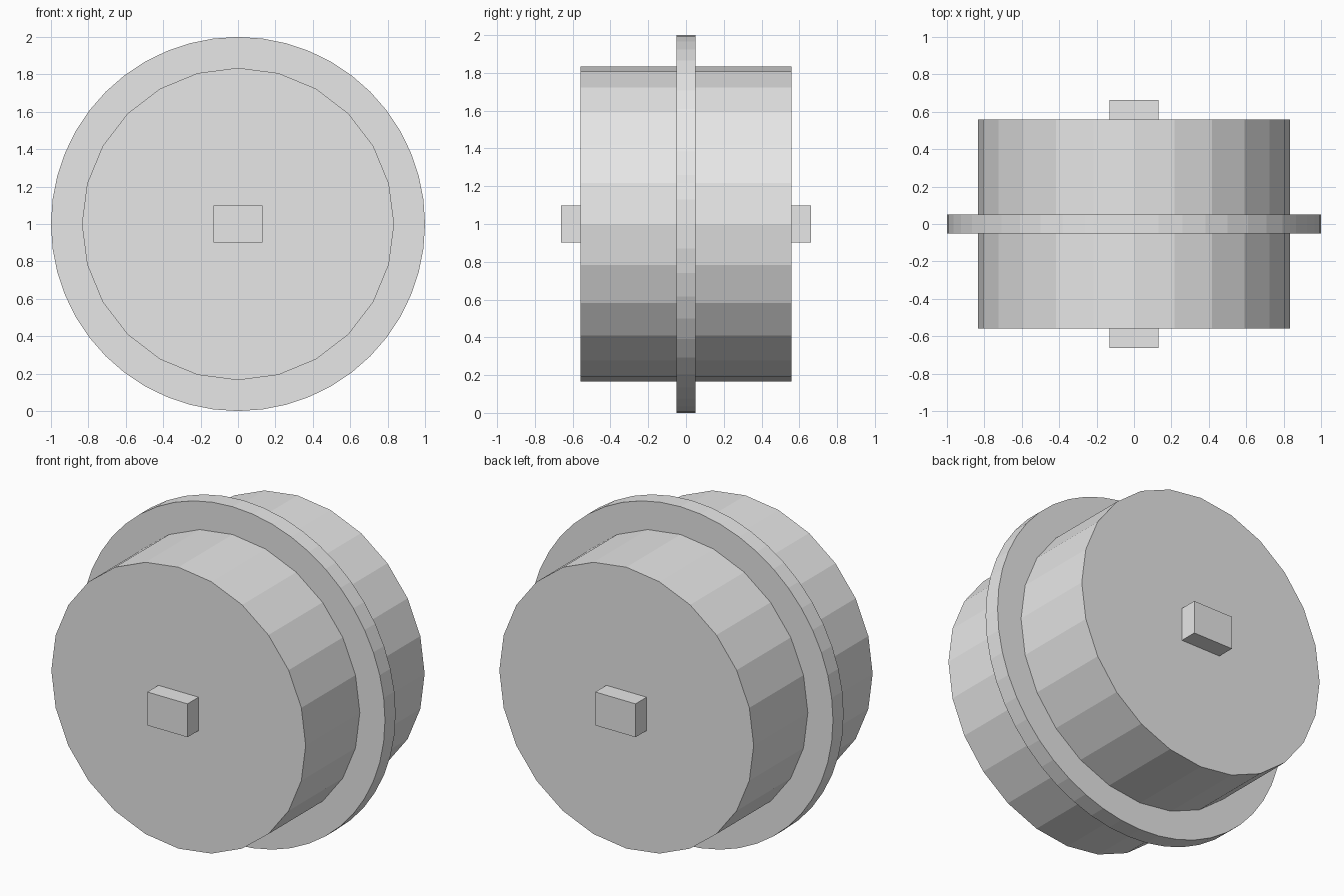
import bpy
from math import pi

cube = bpy.data.objects.get("Cube")
if cube:
    bpy.data.objects.remove(cube, do_unlink=True)

CENTRE = (0, 0, 1)

grey = bpy.data.materials.new("light grey")
grey.use_nodes = True
grey.diffuse_color = (0.8, 0.8, 0.8, 1)
bsdf = next(n for n in grey.node_tree.nodes if n.type == "BSDF_PRINCIPLED")
bsdf.inputs["Base Color"].default_value = (0.8, 0.8, 0.8, 1)


def finish(name):
    obj = bpy.context.object
    obj.name = name
    obj.data.materials.clear()
    obj.data.materials.append(grey)
    bpy.ops.object.transform_apply(location=False, rotation=True, scale=True)
    return obj


def disc(name, radius, depth, sides):
    """Flat-shaded cylinder lying along the y axis."""
    bpy.ops.mesh.primitive_cylinder_add(
        vertices=sides, radius=radius, depth=depth,
        location=CENTRE, rotation=(pi / 2, 0, 0))
    return finish(name)


# Drum and the thin, rounder rim around its middle
disc("drum", 0.835, 1.116, 24)
disc("rim", 1.0, 0.1, 48)

# Rectangular peg on each end of the drum
for name, side in (("front_peg", -1), ("back_peg", 1)):
    bpy.ops.mesh.primitive_cube_add(size=1, location=(0, side * 0.61, 1))
    bpy.context.object.scale = (0.264, 0.104, 0.198)
    finish(name)
